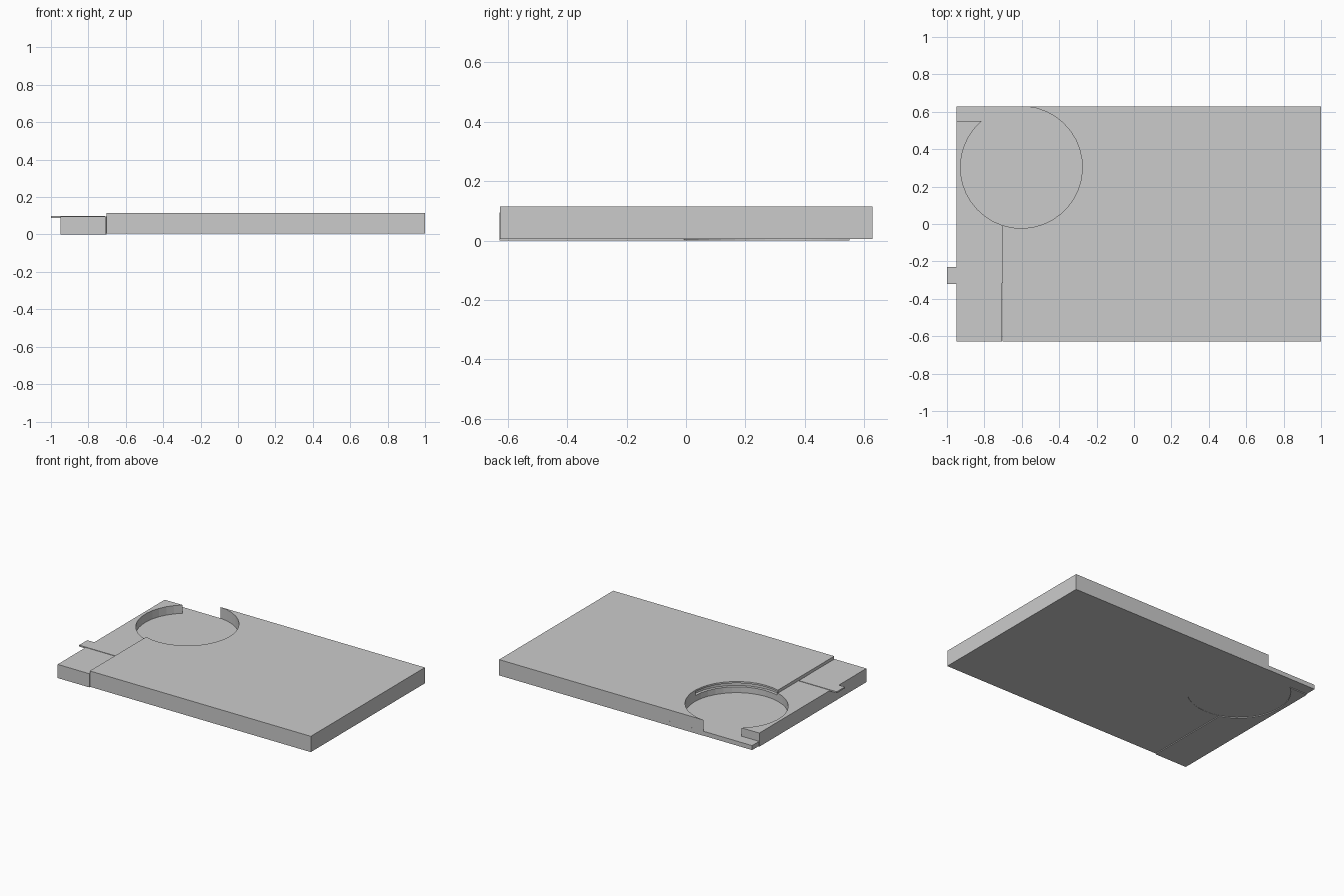
import bpy, bmesh, math

if "Cube" in bpy.data.objects:
    bpy.data.objects.remove(bpy.data.objects["Cube"])

CX, CY, R = -0.602, 0.303, 0.326   # round pocket


def arc(r, a0, a1, n):
    pts = []
    for i in range(n + 1):
        a = math.radians(a0 + (a1 - a0) * i / n)
        pts.append((CX + r * math.cos(a), CY + r * math.sin(a)))
    return pts


def prism(name, pts, z0, z1):
    bm = bmesh.new()
    face = bm.faces.new([bm.verts.new((x, y, z0)) for x, y in pts])
    top = bmesh.ops.extrude_face_region(bm, geom=[face])
    verts = [g for g in top["geom"] if isinstance(g, bmesh.types.BMVert)]
    bmesh.ops.translate(bm, vec=(0, 0, z1 - z0), verts=verts)
    bmesh.ops.recalc_face_normals(bm, faces=bm.faces)
    mesh = bpy.data.meshes.new(name)
    bm.to_mesh(mesh)
    bm.free()
    obj = bpy.data.objects.new(name, mesh)
    bpy.context.collection.objects.link(obj)
    return obj


def rect(x0, x1, y0, y1):
    return [(x0, y0), (x1, y0), (x1, y1), (x0, y1)]


# Main slab with the round bay bitten out of its corner
body = prism("main_slab",
             [(-0.703, -0.627), (1.0, -0.627), (1.0, 0.628)]
             + arc(R, 85, -108, 20), 0.005, 0.115)

# Shallow slot running along the inner wall of the bay
slot = prism("slot_cutter",
             arc(R - 0.02, -2, -107, 12) + arc(R + 0.02, -106, -2, 12),
             0.078, 0.103)
cut = body.modifiers.new("slot", "BOOLEAN")
cut.operation = "DIFFERENCE"
cut.solver = "EXACT"
cut.object = slot
slot.hide_render = True
slot.hide_set(True)

# Bay floor, also forming the low ledge at the back left corner
prism("bay_floor", rect(-0.949, -0.23, -0.04, 0.628), 0.006, 0.037)

# Lower end block wrapping around the left of the bay
prism("end_block",
      [(-0.95, 0.55), (-0.95, -0.628), (-0.705, -0.628)]
      + arc(R, -108.2, -229.5, 13), 0.0, 0.095)

# Thin tab sticking out of the end block
prism("tab", rect(-1.0, -0.71, -0.32, -0.23), 0.088, 0.098)
